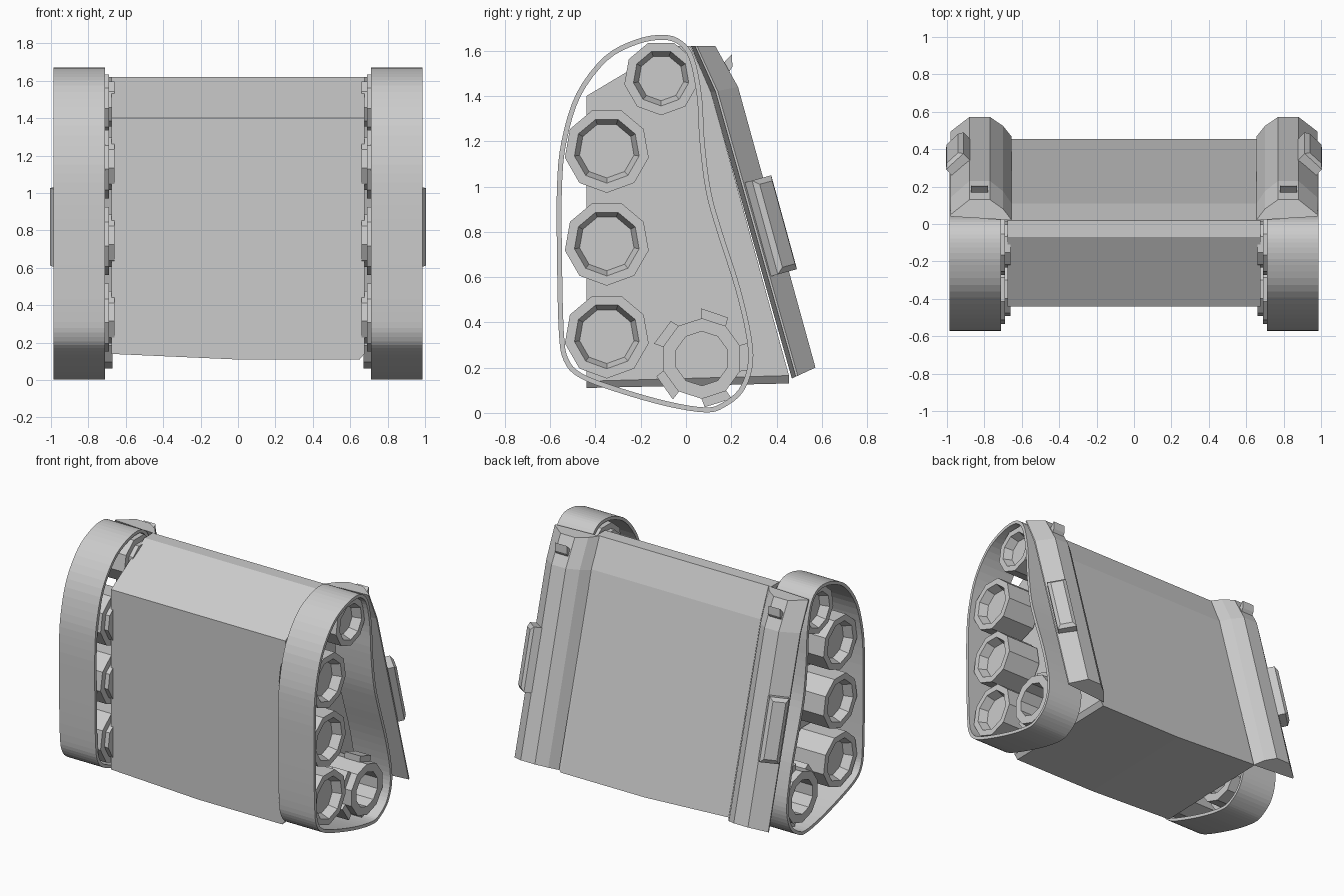
import bpy, bmesh
from math import sin, cos, radians, atan2
from mathutils import Vector, Matrix

if "Cube" in bpy.data.objects:
    bpy.data.objects.remove(bpy.data.objects["Cube"])


def finish(name, bm, mirror=True):
    bmesh.ops.remove_doubles(bm, verts=bm.verts, dist=1e-5)
    bmesh.ops.recalc_face_normals(bm, faces=bm.faces)
    mesh = bpy.data.meshes.new(name)
    bm.to_mesh(mesh)
    bm.free()
    ob = bpy.data.objects.new(name, mesh)
    bpy.context.collection.objects.link(ob)
    if mirror:
        m = ob.modifiers.new("mirror", 'MIRROR')
        m.use_mirror_merge = False
    return ob


def loft(bm, sections, caps=True, loop=False):
    """Bridge closed cross-sections, given as lists of points."""
    rings = [[bm.verts.new(p) for p in s] for s in sections]
    pairs = list(zip(rings, rings[1:]))
    if loop:
        pairs.append((rings[-1], rings[0]))
    for a, b in pairs:
        for i in range(len(a)):
            j = (i + 1) % len(a)
            bm.faces.new((a[i], a[j], b[j], b[i]))
    if caps:
        bm.faces.new(rings[0])
        bm.faces.new(rings[-1])


def turned(bm, y, z, profile, sides, start, **kw):
    """Low-poly turned part about an x axis; profile is (x, radius)."""
    angles = [radians(start + 360 * i / sides) for i in range(sides)]
    loft(bm, [[(x, y + r * cos(a), z + r * sin(a)) for a in angles]
              for x, r in profile], **kw)


# Hull between the tracks, with a slightly sagging belly
bm = bmesh.new()
hull = []
for x, front, back in ((-.675, .14, .165), (0, .11, .13), (.65, .11, .13), (.675, .14, .165)):
    hull.append([(x, -.44, front), (x, -.44, 1.40), (x, -.07, 1.62),
                 (x, .02, 1.62), (x, .11, 1.42), (x, .455, back)])
loft(bm, hull)
finish("hull", bm, mirror=False)

# Rear track guards: bevelled section swept down the sloping back
bm = bmesh.new()
section = [(.655, -.2), (.70, .45), (.77, 1), (.88, 1), (.982, .1), (.982, 0), (.68, -.2)]
stations = [((.04, 1.62), (.13, 1.62)), ((.13, 1.42), (.23, 1.44)), ((.485, .16), (.572, .20))]
loft(bm, [[(x, b[0] + t * (o[0] - b[0]), b[1] + t * (o[1] - b[1])) for x, t in section]
          for b, o in stations])
finish("rear_track_guard", bm)

# Track belt: smoothed closed outline with thickness
outline = [Vector(p) for p in (
    (-.57, 1.0), (-.55, 1.2), (-.485, 1.41), (-.36, 1.575), (-.22, 1.65), (-.10, 1.67),
    (-.02, 1.645), (.035, 1.57), (.07, 1.40), (.082, 1.2), (.11, .98), (.16, .80),
    (.24, .55), (.29, .33), (.293, .20), (.25, .09), (.17, .025), (.09, .002),
    (-.08, .028), (-.30, .09), (-.47, .155), (-.54, .23), (-.562, .36), (-.57, .7))]
n = len(outline)
path = []
for i in range(n):
    a, b, c, d = (outline[(i + k) % n] for k in (-1, 0, 1, 2))
    for t in (0, .25, .5, .75):
        path.append(.5 * (2 * b + (c - a) * t + (2 * a - 5 * b + 4 * c - d) * t * t
                          + (3 * b - a - 3 * c + d) * t ** 3))
bm = bmesh.new()
belt = []
for i, p in enumerate(path):
    tan = (path[(i + 1) % len(path)] - path[i - 1]).normalized()
    q = p + Vector((tan.y, -tan.x)) * .022
    belt.append([(.71, *p), (.987, *p), (.987, *q), (.71, *q)])
loft(bm, belt, caps=False, loop=True)
finish("track_belt", bm)

# Dished nine-sided road wheels with inner hubs
for name, y, z, r, hub in (("upper_road_wheel", -.35, 1.16, .188, .145),
                           ("middle_road_wheel", -.35, .75, .188, .145),
                           ("lower_road_wheel", -.35, .34, .188, .145),
                           ("top_idler_wheel", -.11, 1.48, .165, .124)):
    bm = bmesh.new()
    turned(bm, y, z, [(.66, hub), (.69, hub), (.69, r), (.95, r), (.95, hub), (.89, hub - .023)],
           9, -90)
    finish(name, bm)

# Drive sprocket: open ring with five teeth
bm = bmesh.new()
turned(bm, .07, .24, [(.67, .12), (.67, .178), (.95, .178), (.95, .12)], 10, 18,
       caps=False, loop=True)
for k in range(5):
    rot = Matrix.Rotation(radians(3 + 72 * k), 2)
    tooth = [Vector((.15, -.065)), Vector((.205, -.065)), Vector((.213, .06)), Vector((.15, .045))]
    pts = [rot @ p + Vector((.07, .24)) for p in tooth]
    loft(bm, [[(x, *p) for p in pts] for x in (.78, .90)])
finish("drive_sprocket", bm)

# Tapered side boxes on the outer bevel of each guard
bm = bmesh.new()
down = Vector((0, .343, -1.25)).normalized()
across = Vector((.10, -.09, -.03))
across = (across - down * across.dot(down)).normalized()
out = down.cross(across)
if out.x < 0:
    out.negate()
centre = Vector((.938, .37, .825))
loft(bm, [[centre + out * h + across * a * w + down * d * l
           for a, d in ((-1, -1), (1, -1), (1, 1), (-1, 1))]
          for h, w, l in ((-.03, .064, .215), (.03, .064, .215), (.048, .042, .19))])
finish("guard_side_box", bm)

# Small tail lamps at the top of each guard
bm = bmesh.new()
lamp = [(.14, 1.535), (.17, 1.55), (.203, 1.585), (.205, 1.53), (.19, 1.505), (.16, 1.50)]
loft(bm, [[(x, *p) for p in lamp] for x in (.78, .872)])
finish("tail_lamp", bm)
